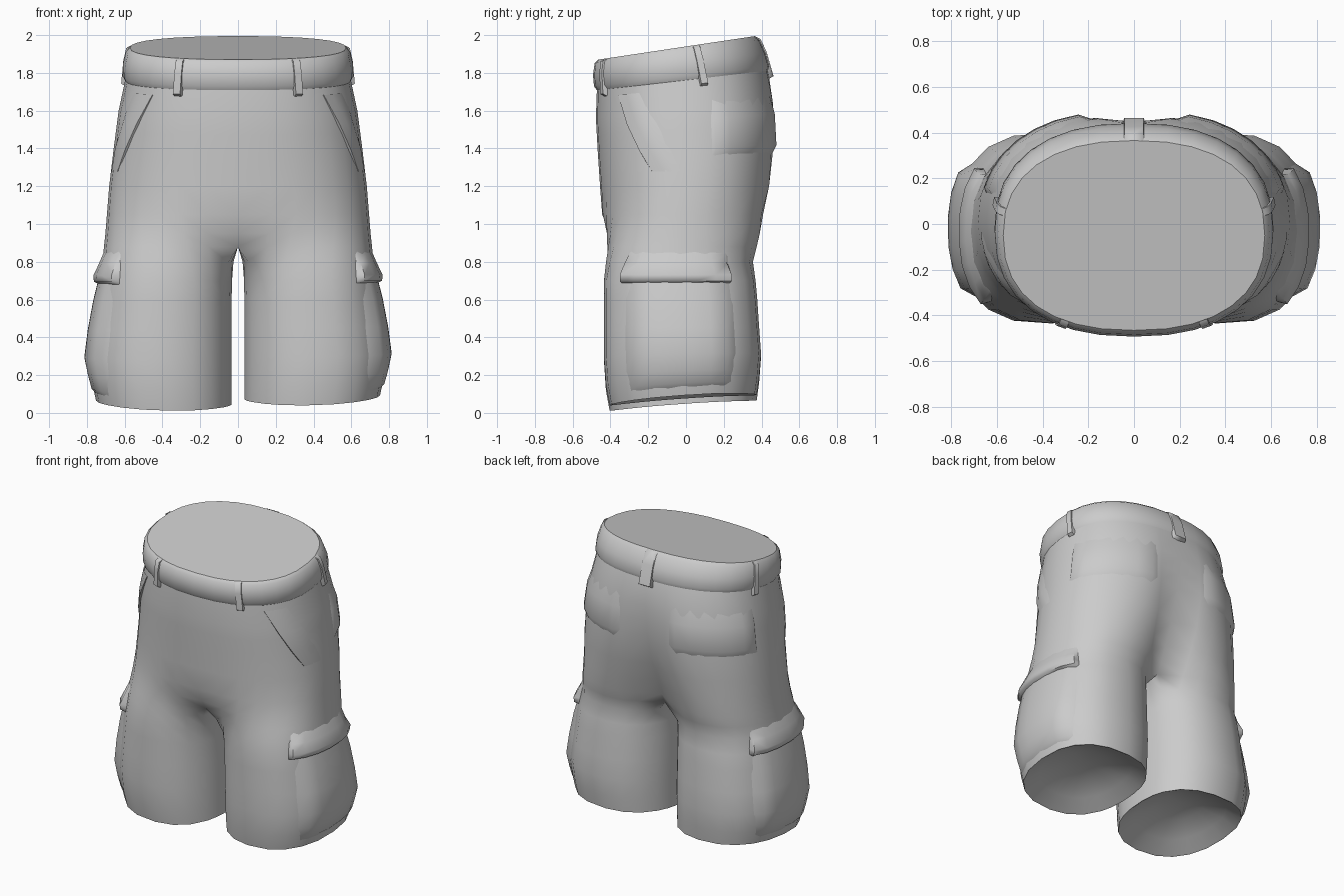
import bpy, bmesh, math

if "Cube" in bpy.data.objects:
    bpy.data.objects.remove(bpy.data.objects["Cube"])

# z, outer x, front y, back y
PROFILE = [(.06, .752, -.405, .375), (.16, .772, -.425, .388), (.3, .785, -.435, .398),
           (.6, .748, -.435, .378), (.8, .718, -.44, .362), (.95, .702, -.447, .415),
           (1.2, .682, -.455, .47), (1.4, .658, -.467, .485), (1.6, .632, -.477, .475),
           (1.76, .598, -.472, .435), (1.94, .572, -.465, .365)]
ROWS = [.06, .16, .3, .45, .6, .7, .8, .88, .95, 1.05, 1.2, 1.4, 1.5, 1.6, 1.76, 1.94]
CROTCH, INSEAM, NO, NI = .88, .032, 16, 5


def profile(z):
    z = min(max(z, PROFILE[0][0]), PROFILE[-1][0])
    for a, b in zip(PROFILE, PROFILE[1:]):
        if z <= b[0]:
            k = (z - a[0]) / (b[0] - a[0])
            return [p + (q - p) * k for p, q in zip(a[1:], b[1:])]


def power(v, n=2.35):
    return math.copysign(abs(v) ** (2 / n), v)


def smooth(u):
    u = min(max(u, 0), 1)
    return u * u * (3 - 2 * u)


def finish(side, x, y, z):
    # Tilted, slightly bowed hem, tilted waist, left leg hangs a little lower
    low = max(0, (.4 - z) / .34)
    tilt = .07 * low + .15 * max(0, (z - 1.2) / .74)
    drop = -.022 if side < 0 else .008
    return [side * x, y, z + tilt * y + .13 * low * (x - .3) ** 2 + drop * max(0, 1 - z / .85)]


def pelvis_point(t, z):
    xo, yf, yb = profile(z)
    th = math.pi * (t - .5)
    x, y = xo * power(max(0, math.cos(th))), (yf + yb) / 2 + (yb - yf) / 2 * power(math.sin(th))
    if y > 0:
        y -= .06 * math.exp(-(x / .13) ** 2) * max(0, 1 - ((z - 1.25) / .48) ** 2)
    return x, y


def leg_point(th, z):
    xo, yf, yb = profile(z)
    return ((xo + INSEAM) / 2 + (xo - INSEAM) / 2 * power(math.cos(th)),
            (yf + yb) / 2 + (yb - yf) / 2 * power(math.sin(th)))


def mix(p, q, z, t):
    # Legs separate higher up at the back than at the front
    top = 1.1 + .4 * smooth(2 * t - 1)
    w = smooth((top - z) / (top - .64))
    return p[0] + (q[0] - p[0]) * w, p[1] + (q[1] - p[1]) * w


def outer(side, t, z):
    x, y = mix(pelvis_point(t, z), leg_point(math.radians(300 * t - 150), z), z, t)
    if t in (0, 1) and z >= CROTCH:
        x = 0
    return finish(side, x, y, z)


def inner(side, s, z):
    yb, yf = pelvis_point(1, z)[1], pelvis_point(0, z)[1]
    x, y = mix((0, yb + (yf - yb) * s), leg_point(math.radians(150 + 60 * s), z), z, 1 - s)
    return finish(side, 0 if z >= CROTCH else x, y, z)


def grid(bm, rows):
    vs = [[bm.verts.new(p) for p in r] for r in rows]
    for a, b in zip(vs, vs[1:]):
        for i in range(len(a) - 1):
            bm.faces.new((a[i], a[i + 1], b[i + 1], b[i]))


def make_object(name, bm):
    bmesh.ops.remove_doubles(bm, verts=bm.verts, dist=1e-4)
    bmesh.ops.recalc_face_normals(bm, faces=bm.faces)
    me = bpy.data.meshes.new(name)
    bm.to_mesh(me)
    bm.free()
    ob = bpy.data.objects.new(name, me)
    bpy.context.collection.objects.link(ob)
    bpy.ops.object.select_all(action='DESELECT')
    ob.select_set(True)
    bpy.context.view_layer.objects.active = ob
    bpy.ops.object.shade_smooth_by_angle(angle=math.radians(60))


def raised(side, t, z, d):
    # Point on the cloth pushed outward by d
    a, b = outer(side, max(t - .01, .001), z), outer(side, min(t + .01, .999), z)
    tx, ty = b[0] - a[0], b[1] - a[1]
    k = side * d / math.hypot(tx, ty)
    p = outer(side, t, z)
    x = 0 if t in (0, 1) and z > CROTCH else p[0] + ty * k
    return [x, p[1] - tx * k, p[2]]


def patch(name, t0, t1, rows, n=5, slant=0, ends=(.004, .004), sides=(1, -1)):
    # Raised cloth piece; rows are (z, offset), ends are the widths of the side slopes
    bm = bmesh.new()
    for side in sides:
        pts = []
        for i, (z, d) in enumerate(rows):
            sh = slant * i / (len(rows) - 1)
            line = [raised(side, t0 + (t1 - t0) * j / n + sh, z, d) for j in range(n + 1)]
            if ends[0]:
                line.insert(0, raised(side, t0 + sh - ends[0], z, -.008))
            if ends[1]:
                line.append(raised(side, t1 + sh + ends[1], z, -.008))
            pts.append(line)
        grid(bm, pts)
    make_object(name, bm)


# Main cloth: two legs merging into the seat
bm = bmesh.new()
for side in (1, -1):
    grid(bm, [[outer(side, i / NO, z) for i in range(NO + 1)] for z in ROWS])
    low = [z for z in ROWS if z <= CROTCH]
    grid(bm, [[outer(side, 1, z)] + [inner(side, i / NI, z) for i in range(1, NI)]
              + [outer(side, 0, z)] for z in low])
make_object("shorts_body", bm)

# Flat cap closing the waist
bm = bmesh.new()
loop = [outer(1, i / NO, 1.94) for i in range(NO + 1)]
loop += [outer(-1, i / NO, 1.94) for i in range(NO - 1, 0, -1)]
bm.faces.new([bm.verts.new(p) for p in loop])
make_object("waist_cap", bm)

# Dished linings closing the leg openings
bm = bmesh.new()
for side in (1, -1):
    hem = [outer(side, i / NO, .06) for i in range(NO + 1)]
    hem += [inner(side, i / NI, .06) for i in range(1, NI)] + [outer(side, 0, .06)]
    c = (side * .39, -.015, .065)
    grid(bm, [[[c[k] + (p[k] - c[k]) * s + (h if k == 2 else 0) for k in range(3)] for p in hem]
              for s, h in ((1, 0), (.97, .005), (.75, .06), (.4, .11), (0, .13))])
make_object("leg_linings", bm)

# Waistband and belt loops
patch("waistband", 0, 1, [(1.755, -.005), (1.785, .016), (1.85, .024), (1.92, .018), (1.94, 0)],
      NO, ends=(0, 0))
LOOP = [(1.72, -.005), (1.735, .022), (1.86, .03), (1.925, .024), (1.938, 0)]
patch("front_belt_loops", .145, .168, LOOP, 1)
patch("side_belt_loops", .55, .572, LOOP, 1)
patch("back_belt_loop", .986, 1, LOOP, 1, ends=(.004, 0))

# Slanted front pocket openings
patch("front_pocket_edges", .39, .47, [(1.28, 0), (1.4, .01), (1.55, .012), (1.72, .004)],
      2, slant=-.14, ends=(.004, .05))

# Soft back pocket flaps
patch("back_pocket_flaps", .58, .9, [(1.35, -.006), (1.4, .016), (1.55, .014), (1.66, -.004)],
      6, ends=(.015, .03))

# Cargo pockets and their flaps on the outer thighs
patch("cargo_pockets", .39, .6,
      [(.1, -.008), (.13, .012), (.2, .02), (.3, .03), (.45, .03), (.6, .02), (.72, .008)],
      5, ends=(.04, .04))
patch("cargo_flaps", .35, .625,
      [(.685, 0), (.698, .03), (.73, .038), (.79, .018), (.84, .002), (.86, -.008)],
      6, ends=(.012, .012))
